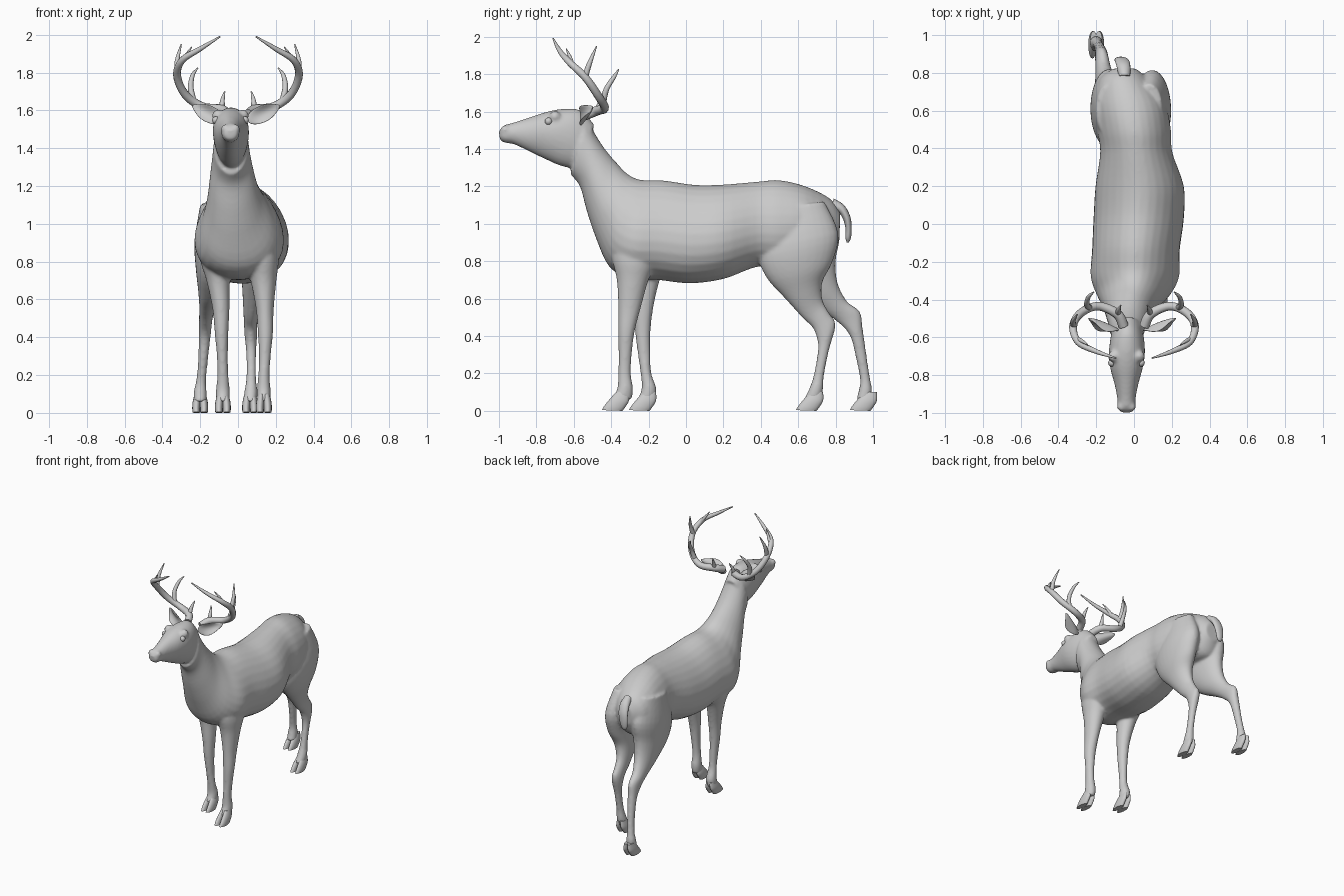
import bpy, bmesh, math
from mathutils import Vector


def smooth_path(rows, steps):
    """Catmull-Rom interpolation of equally long rows of numbers."""
    pts, out = [Vector(r) for r in rows], []
    for i in range(len(pts) - 1):
        p0, p1, p2 = pts[max(i - 1, 0)], pts[i], pts[i + 1]
        p3 = pts[min(i + 2, len(pts) - 1)]
        for s in range(steps):
            t = s / steps
            out.append(0.5 * (2 * p1 + (p2 - p0) * t + (2 * p0 - 5 * p1 + 4 * p2 - p3) * t * t
                              + (3 * p1 - p0 - 3 * p2 + p3) * t ** 3))
    return out + [pts[-1]]


def loft(bm, rows, steps=4, sides=28):
    """Rings given by side-view points A and B: (ya, za, yb, zb, x, half width, egg)."""
    rings = []
    rows = [tuple(r) + (0,) * (7 - len(r)) for r in rows]
    for ya, za, yb, zb, x, w, egg in smooth_path(rows, steps):
        ring = []
        for i in range(sides):
            a = 2 * math.pi * i / sides
            s, c = math.sin(a), math.cos(a)
            ring.append(bm.verts.new((x + w * c * (1 - egg * s),
                                      (ya + yb) / 2 + (ya - yb) / 2 * s,
                                      (za + zb) / 2 + (za - zb) / 2 * s)))
        rings.append(ring)
    for r, q in zip(rings, rings[1:]):
        for i in range(sides):
            j = (i + 1) % sides
            bm.faces.new((r[i], r[j], q[j], q[i]))
    bm.faces.new(rings[0])
    bm.faces.new(rings[-1])


def finish(bm, name):
    bmesh.ops.recalc_face_normals(bm, faces=bm.faces)
    mesh = bpy.data.meshes.new(name)
    bm.to_mesh(mesh)
    bm.free()
    for p in mesh.polygons:
        p.use_smooth = len(p.vertices) < 5
    ob = bpy.data.objects.new(name, mesh)
    bpy.context.collection.objects.link(ob)
    return ob


# Torso, neck and head, from rump to nose
spine = [
    (.825, 1.06, .82, .92, -.05, .06), (.77, 1.135, .76, .82, -.055, .13),
    (.64, 1.20, .64, .80, -.022, .185, .05), (.50, 1.233, .50, .76, 0, .195, .1),
    (.38, 1.225, .38, .77, .012, .19, .12), (.20, 1.21, .20, .705, .03, .232, .15),
    (.05, 1.208, .02, .682, .025, .236, .18), (-.12, 1.232, -.15, .70, .01, .228, .2),
    (-.24, 1.235, -.30, .71, .005, .228, .25), (-.31, 1.265, -.41, .77, -.003, .19, .25),
    (-.37, 1.325, -.48, .92, -.02, .145, .15), (-.433, 1.40, -.53, 1.067, -.03, .12, .05),
    (-.485, 1.48, -.567, 1.20, -.035, .102), (-.525, 1.565, -.62, 1.265, -.036, .092),
]
head = [
    (-.49, 1.53, -.58, 1.29, -.036, .075), (-.56, 1.605, -.67, 1.31, -.036, .09),
    (-.65, 1.615, -.74, 1.34, -.038, .095, -.1), (-.74, 1.60, -.80, 1.368, -.04, .084, -.15),
    (-.84, 1.568, -.865, 1.40, -.04, .062, -.05), (-.92, 1.542, -.925, 1.427, -.04, .049),
    (-.972, 1.527, -.965, 1.432, -.04, .047), (-1.0, 1.497, -.995, 1.447, -.04, .03),
]
# Legs, from body to pastern
right_front_leg = [
    (-.39, .98, -.14, .98, .12, .07), (-.395, .82, -.15, .82, .13, .085),
    (-.37, .70, -.20, .70, .135, .068), (-.362, .55, -.242, .55, .142, .047),
    (-.362, .42, -.275, .42, .145, .04), (-.36, .30, -.29, .30, .142, .031),
    (-.362, .20, -.295, .20, .137, .03), (-.368, .12, -.283, .12, .136, .036),
    (-.395, .06, -.29, .06, .136, .034),
]
left_front_leg = [
    (-.33, .98, -.08, .98, -.11, .07), (-.32, .82, -.09, .82, -.115, .085),
    (-.29, .70, -.14, .70, -.105, .062), (-.28, .55, -.175, .55, -.09, .045),
    (-.272, .42, -.19, .42, -.087, .036), (-.257, .30, -.19, .30, -.083, .029),
    (-.243, .20, -.185, .20, -.08, .029), (-.237, .12, -.158, .12, -.08, .037),
    (-.26, .06, -.165, .06, -.08, .035),
]
right_hind_leg = [
    (.46, 1.08, .74, 1.12, .08, .07), (.385, .86, .815, .95, .095, .1),
    (.425, .72, .785, .80, .10, .085), (.53, .60, .73, .69, .085, .062),
    (.625, .495, .73, .595, .07, .042), (.68, .44, .765, .525, .067, .036),
    (.705, .36, .80, .46, .068, .033), (.70, .285, .765, .325, .07, .026),
    (.68, .18, .738, .19, .07, .026), (.657, .115, .733, .115, .068, .034),
    (.63, .06, .72, .06, .065, .033),
]
left_hind_leg = [
    (.46, 1.08, .74, 1.12, -.13, .07), (.40, .86, .82, .95, -.13, .1),
    (.45, .72, .80, .80, -.135, .088), (.60, .60, .812, .68, -.145, .065),
    (.72, .535, .862, .585, -.16, .045), (.81, .475, .93, .53, -.17, .036),
    (.877, .40, .945, .44, -.175, .032), (.91, .275, .968, .28, -.185, .026),
    (.93, .17, .984, .175, -.195, .026), (.925, .115, .995, .115, -.2, .034),
    (.91, .06, .99, .06, -.2, .034),
]
bm = bmesh.new()
for rows in (spine, head, right_front_leg, left_front_leg, right_hind_leg, left_hind_leg):
    loft(bm, rows)
# Brow ridges and nostril wings
for s in (-1, 1):
    for pos, r in (((-.04 + s * .066, -.70, 1.572), .032), ((-.04 + s * .026, -.968, 1.502), .025)):
        v = bmesh.ops.create_uvsphere(bm, u_segments=16, v_segments=10, radius=r)["verts"]
        bmesh.ops.translate(bm, verts=v, vec=pos)
body = finish(bm, "body")
mod = body.modifiers.new("fuse", "REMESH")
mod.mode, mod.voxel_size, mod.use_smooth_shade = "VOXEL", .009, True
mod = body.modifiers.new("soften", "SMOOTH")
mod.factor, mod.iterations = .5, 8

# Cloven hooves: two toes each
for name, x, y in (("right_front_hoof", .137, -.45), ("left_front_hoof", -.08, -.305),
                   ("right_hind_hoof", .064, .588), ("left_hind_hoof", -.2, .876)):
    bm = bmesh.new()
    for s in (-1, 1):
        loft(bm, [(y + .075, .10, y + .145, .10, x + s * .014, .016),
                  (y + .04, .06, y + .145, .055, x + s * .019, .021),
                  (y + .012, .025, y + .125, .02, x + s * .021, .021),
                  (y, .004, y + .11, 0, x + s * .02, .02)], sides=16)
    finish(bm, name)

# Tail
bm = bmesh.new()
loft(bm, [(.79, 1.135, .77, 1.07, -.05, .03), (.845, 1.10, .815, 1.06, -.055, .036),
          (.878, 1.04, .842, 1.02, -.062, .038), (.886, .98, .853, .97, -.07, .034),
          (.882, .925, .852, .925, -.075, .025), (.87, .90, .86, .90, -.077, .01)], sides=16)
finish(bm, "tail")

for side, s in (("left", -1), ("right", 1)):
    # Ear: pointed, cupped leaf
    base, tip = Vector((-.015 + s * .065, -.565, 1.545)), Vector((-.01 + s * .232, -.50, 1.625))
    axis = (tip - base).normalized()
    normal = Vector((s * .25, -1, .1))
    normal = (normal - axis * normal.dot(axis)).normalized()
    across = axis.cross(normal)
    bm = bmesh.new()
    bmesh.ops.create_uvsphere(bm, u_segments=24, v_segments=16, radius=1)
    for v in bm.verts:
        t = (v.co.z + 1) / 2
        w = .05 * (1 - .55 * t * t)
        cup = .035 * v.co.x ** 2 * math.sin(math.pi * t)
        v.co = base + (tip - base) * t + across * (v.co.x * w) + normal * (v.co.y * .014 + cup)
    finish(bm, side + "_ear")

    # Eye
    bm = bmesh.new()
    bmesh.ops.create_uvsphere(bm, u_segments=16, v_segments=10, radius=.02)
    bmesh.ops.translate(bm, verts=bm.verts, vec=(-.04 + s * .077, -.735, 1.548))
    finish(bm, side + "_eye")

    # Antler: main beam and tines as tapered tubes (x, y, z, radius)
    branches = [
        [(.055, -.54, 1.58, .027), (.09, -.475, 1.605, .026), (.19, -.435, 1.62, .023),
         (.28, -.47, 1.685, .022), (.322, -.54, 1.785, .021), (.295, -.625, 1.865, .018),
         (.20, -.675, 1.925, .013), (.095, -.71, 1.99, .004)],
        [(.085, -.475, 1.605, .016), (.082, -.455, 1.655, .012), (.07, -.43, 1.70, .003)],
        [(.235, -.445, 1.645, .018), (.25, -.425, 1.72, .015), (.24, -.385, 1.785, .011),
         (.212, -.36, 1.825, .003)],
        [(.318, -.54, 1.785, .017), (.322, -.515, 1.86, .013), (.30, -.478, 1.95, .003)],
        [(.30, -.61, 1.85, .014), (.275, -.62, 1.89, .010), (.245, -.64, 1.935, .003)],
    ]
    curve = bpy.data.curves.new(side + "_antler", "CURVE")
    curve.dimensions, curve.bevel_depth, curve.bevel_resolution = "3D", 1, 3
    curve.use_fill_caps = True
    for branch in branches:
        pts = smooth_path(branch, 6)
        spline = curve.splines.new("POLY")
        spline.points.add(len(pts) - 1)
        for p, (x, y, z, r) in zip(spline.points, pts):
            p.co, p.radius = (s * x, y, z, 1), r
        spline.use_smooth = True
    bpy.context.collection.objects.link(bpy.data.objects.new(side + "_antler", curve))
